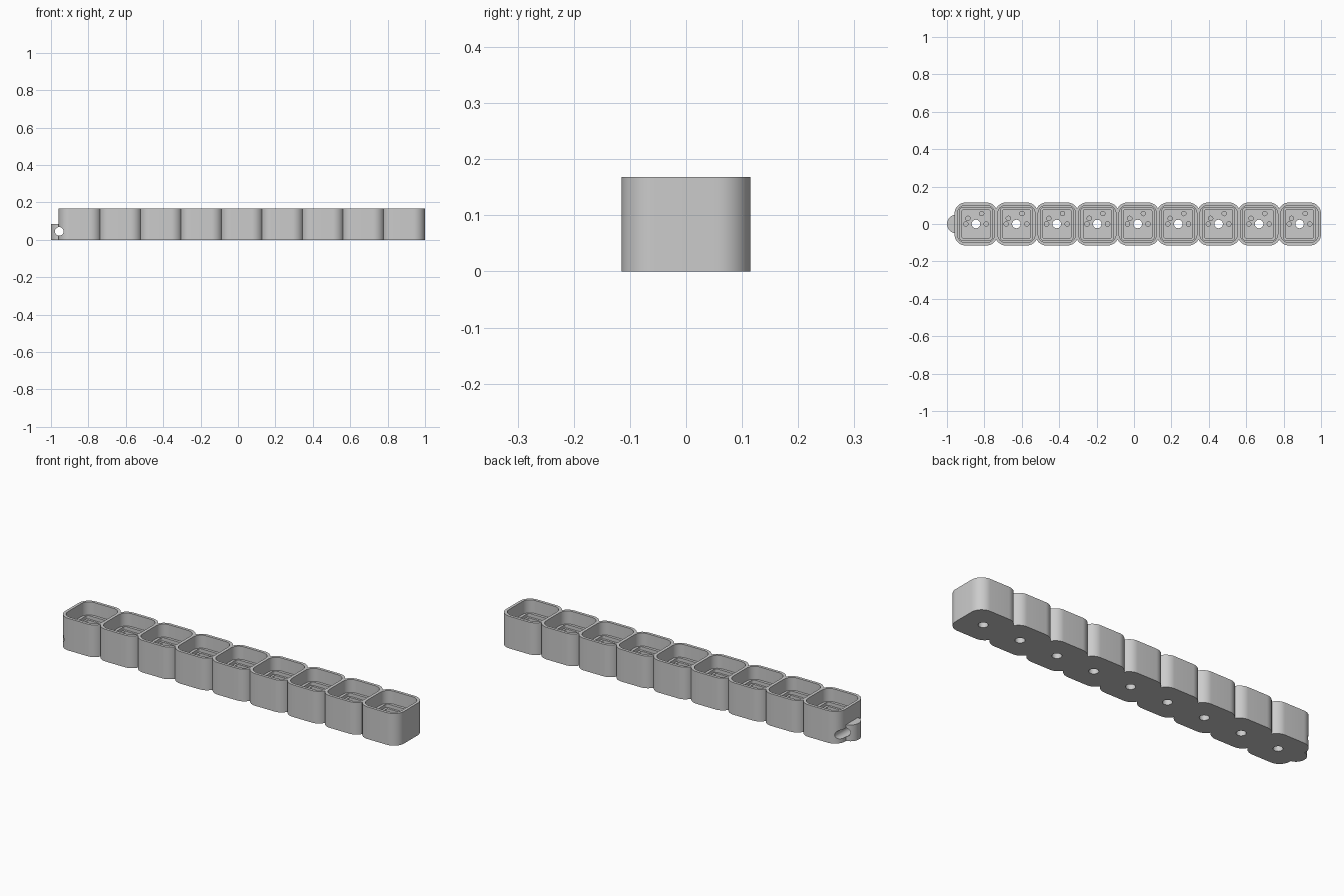
import bpy, bmesh, math

if "Cube" in bpy.data.objects:
    bpy.data.objects.remove(bpy.data.objects["Cube"])

COUNT, HALF, RAD, HEIGHT = 9, 0.115, 0.06, 0.168
PITCH = (1.96 - 2 * HALF) / (COUNT - 1)
CENTRES = [-0.96 + HALF + i * PITCH for i in range(COUNT)]


def circle(x, y, r, n=24):
    return [(x + r * math.cos(2 * math.pi * i / n),
             y + r * math.sin(2 * math.pi * i / n)) for i in range(n)]


def rounded_square(cx, half, r, n=8):
    pts = []
    for k, (sx, sy) in enumerate([(1, 1), (-1, 1), (-1, -1), (1, -1)]):
        for i in range(n + 1):
            a = math.pi / 2 * (k + i / n)
            pts.append((cx + sx * (half - r) + r * math.cos(a),
                        sy * (half - r) + r * math.sin(a)))
    return pts


def prisms(name, outlines, z0, z1):
    """One object holding an extruded solid for every outline."""
    bm = bmesh.new()
    for pts in outlines:
        lo = [bm.verts.new((x, y, z0)) for x, y in pts]
        hi = [bm.verts.new((x, y, z1)) for x, y in pts]
        bm.faces.new(lo[::-1])
        bm.faces.new(hi)
        for i in range(len(pts)):
            j = (i + 1) % len(pts)
            bm.faces.new((lo[i], lo[j], hi[j], hi[i]))
    bmesh.ops.recalc_face_normals(bm, faces=bm.faces)
    me = bpy.data.meshes.new(name)
    bm.to_mesh(me)
    bm.free()
    ob = bpy.data.objects.new(name, me)
    bpy.context.collection.objects.link(ob)
    return ob


def boolean(target, tool, op):
    tool.hide_render = True
    mod = target.modifiers.new(tool.name, 'BOOLEAN')
    mod.object, mod.operation, mod.solver = tool, op, 'EXACT'
    bpy.context.view_layer.objects.active = target
    bpy.ops.object.modifier_apply(modifier=mod.name)
    bpy.data.objects.remove(tool)


# Scalloped outline: rounded cells clipped where neighbours meet
upper = []
core = HALF - RAD
meet = PITCH / 2
meet_y = core + math.sqrt(RAD ** 2 - (meet - core) ** 2)
for k, cx in enumerate(CENTRES):
    for side in (-1, 1):
        end = (k == 0 and side < 0) or (k == COUNT - 1 and side > 0)
        limit = math.pi / 2 if end else math.asin((meet - core) / RAD)
        arc = [(cx + side * (core + RAD * math.sin(limit * i / 10)),
                core + RAD * math.cos(limit * i / 10)) for i in range(11)]
        if side < 0:
            arc.reverse()
            if not end:
                arc = arc[1:]
        upper += arc
outline = upper + [(x, -y) for x, y in reversed(upper)]
tray = prisms("switch_tray", [outline], 0, HEIGHT)

# Key-ring lug with a cross hole
boolean(tray, prisms("lug", [circle(-0.95, 0, 0.05, 40)], 0, 0.085), 'UNION')
ring = prisms("ring_hole", [circle(0, 0, 0.023, 32)], -0.2, 0.2)
ring.rotation_euler.x = math.pi / 2
ring.location = (-0.956, 0, 0.045)
bpy.context.view_layer.update()
boolean(tray, ring, 'DIFFERENCE')

# Stepped pockets
for name, half, r, z0, z1 in [("cap_recess", 0.1, 0.045, 0.1, 0.2),
                              ("plate_step", 0.086, 0.012, 0.082, 0.15),
                              ("switch_well", 0.075, 0.006, 0.045, 0.12)]:
    boolean(tray, prisms(name, [rounded_square(c, half, r) for c in CENTRES], z0, z1),
            'DIFFERENCE')

# Through post holes and blind pin holes in every floor
boolean(tray, prisms("post_holes", [circle(c, 0, 0.023) for c in CENTRES], -0.05, 0.06),
        'DIFFERENCE')
pins = [(-0.055, 0), (0.055, 0), (-0.043, 0.03), (0.03, 0.056)]
boolean(tray, prisms("pin_holes", [circle(c + x, y, 0.012, 16)
                                   for c in CENTRES for x, y in pins], 0.012, 0.06),
        'DIFFERENCE')

bpy.ops.object.select_all(action='DESELECT')
tray.select_set(True)
bpy.context.view_layer.objects.active = tray
bpy.ops.object.shade_smooth_by_angle(angle=math.radians(30))
